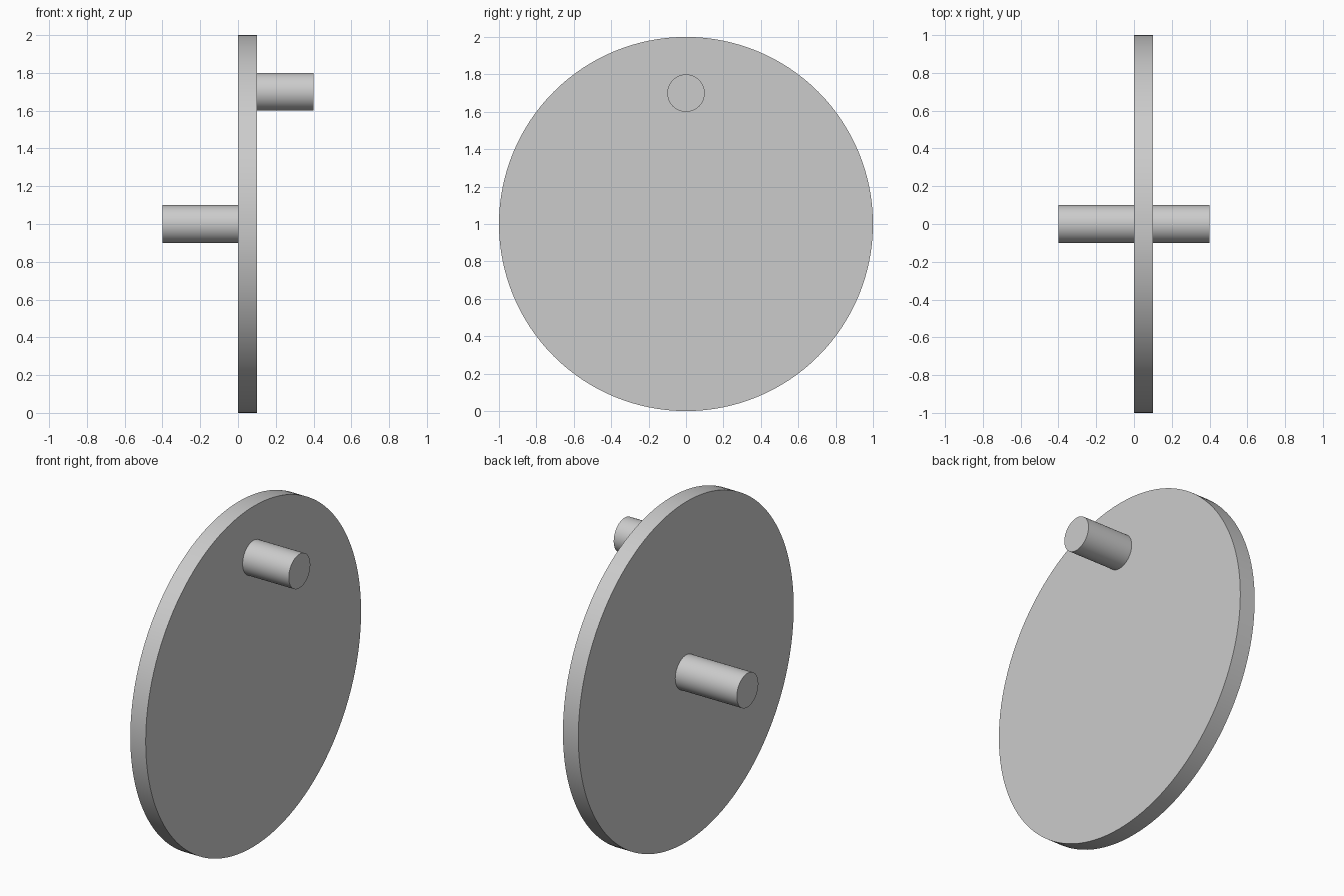
import bpy
import math

default_cube = bpy.data.objects.get("Cube")
if default_cube:
    bpy.data.objects.remove(default_cube, do_unlink=True)

# Single plain grey finish
grey = bpy.data.materials.new("plain grey")
grey.use_nodes = True
colour = (0.6, 0.6, 0.6, 1)
grey.diffuse_color = colour
grey.node_tree.nodes["Principled BSDF"].inputs["Base Color"].default_value = colour


def rod(name, radius, x_start, x_end, z, sides):
    """Cylinder lying along x, smooth round its wall with sharp rims."""
    bpy.ops.mesh.primitive_cylinder_add(
        vertices=sides, radius=radius, depth=x_end - x_start,
        location=((x_start + x_end) / 2, 0, z), rotation=(0, math.pi / 2, 0))
    obj = bpy.context.object
    obj.name = name
    obj.data.name = name
    obj.data.materials.append(grey)
    bpy.ops.object.transform_apply(location=False, rotation=True, scale=True)
    bpy.ops.object.shade_smooth_by_angle(angle=math.radians(30))
    return obj


# Crank disc, its central axle and the off-centre handle pin
rod("disc", 1.0, 0.0, 0.1, 1.0, 128)
rod("axle", 0.1, -0.4, 0.02, 1.0, 64)
rod("crank_pin", 0.1, 0.08, 0.4, 1.7, 64)
